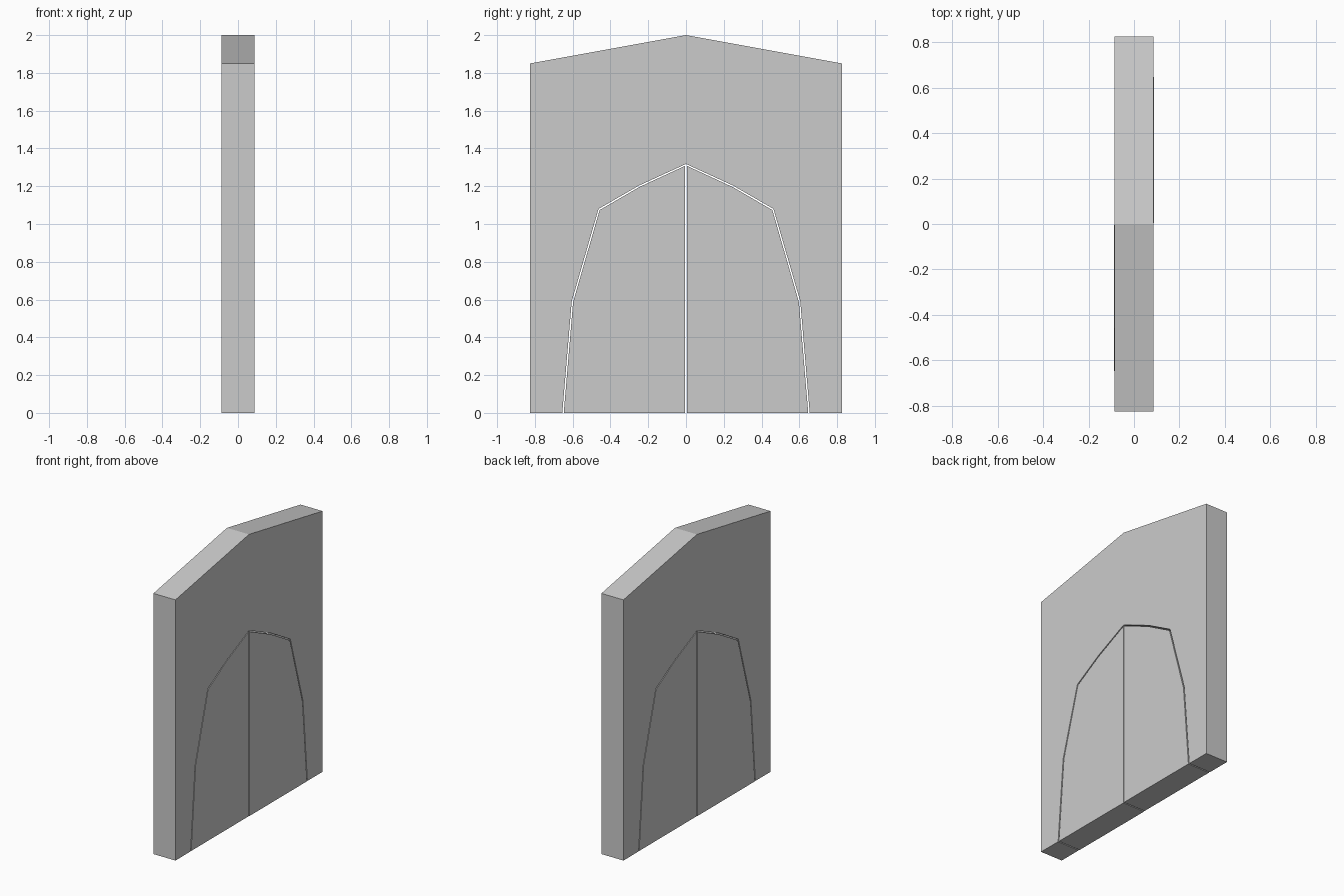
import bpy, bmesh

if "Cube" in bpy.data.objects:
    bpy.data.objects.remove(bpy.data.objects["Cube"])

HALF = 0.0865          # half wall thickness along x
GAP = 0.004            # half width of the seam between the leaves

# Right half of the arch, from the ground to the apex (y, z)
arch = [(0.655, 0), (0.605, 0.59), (0.463, 1.08), (0.25, 1.203), (0, 1.318)]


def slab(name, outline, shift=0.0):
    """Extrude a (y, z) outline through the wall thickness."""
    bm = bmesh.new()
    face = bm.faces.new([bm.verts.new((shift - HALF, y, z)) for y, z in outline])
    ext = bmesh.ops.extrude_face_region(bm, geom=[face])
    moved = [v for v in ext["geom"] if isinstance(v, bmesh.types.BMVert)]
    bmesh.ops.translate(bm, verts=moved, vec=(2 * HALF, 0, 0))
    bmesh.ops.recalc_face_normals(bm, faces=bm.faces)
    mesh = bpy.data.meshes.new(name)
    bm.to_mesh(mesh)
    bm.free()
    obj = bpy.data.objects.new(name, mesh)
    bpy.context.collection.objects.link(obj)
    return obj


# Gabled wall surrounding the arched opening
left_arch = [(-y, z) for y, z in arch]
slab("wall", [(0.825, 0), (0.825, 1.85), (0, 2), (-0.825, 1.85), (-0.825, 0)]
     + left_arch + arch[-2::-1])

# Two door leaves, set a hair apart from the wall and each other
inset = [(y * 0.988, z * 0.994) for y, z in arch[:-1]]
apex = (GAP, arch[-1][1] * 0.994 - 0.002)
leaf = [(GAP, 0)] + inset + [apex]
for name, side in (("right_door_leaf", 1), ("left_door_leaf", -1)):
    slab(name, [(side * y, z) for y, z in leaf], shift=side * 0.001)
